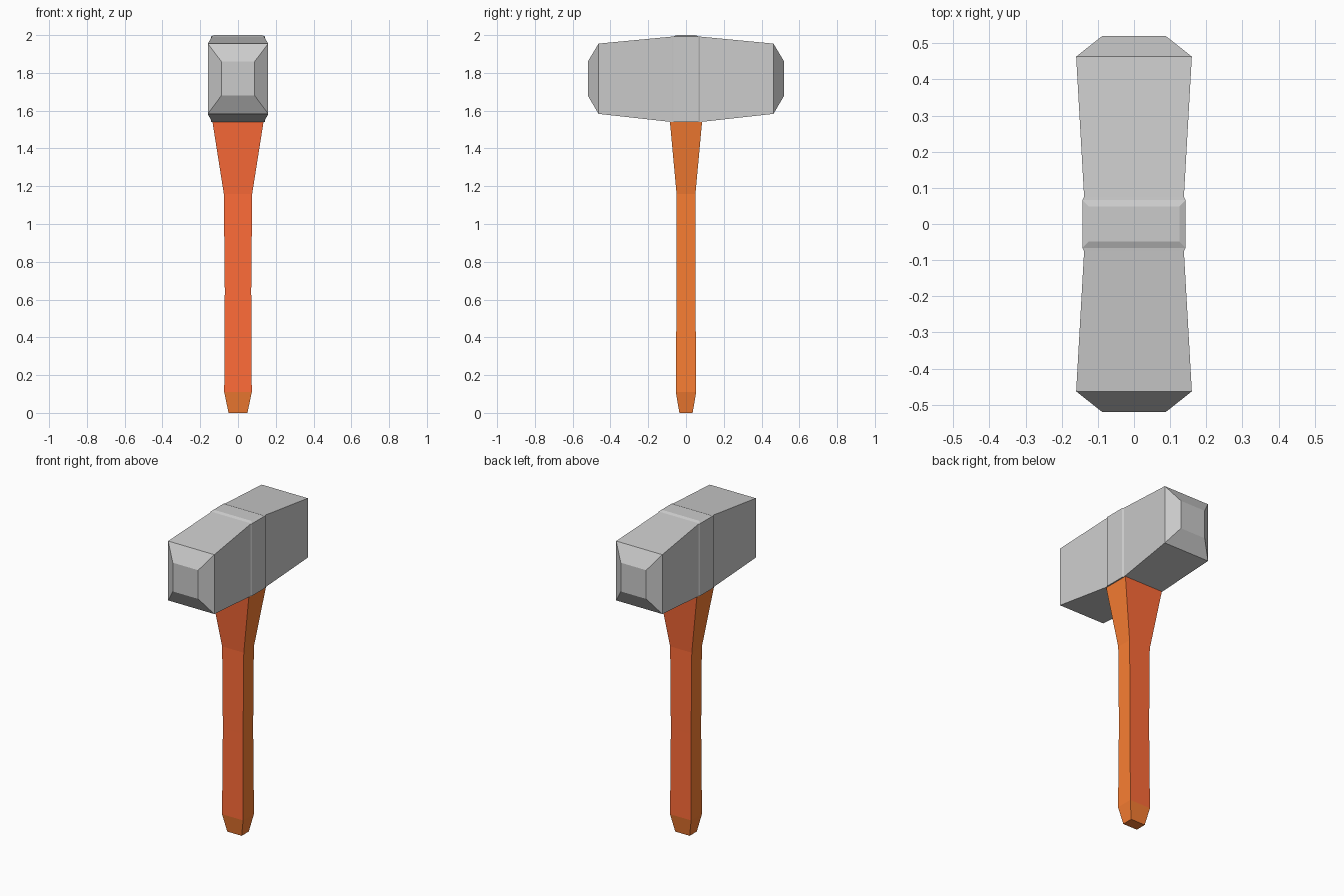
import bpy, bmesh

if "Cube" in bpy.data.objects:
    bpy.data.objects.remove(bpy.data.objects["Cube"])


def material(name, rgb):
    m = bpy.data.materials.new(name)
    m.diffuse_color = (*rgb, 1)
    m.use_nodes = True
    m.node_tree.nodes["Principled BSDF"].inputs["Base Color"].default_value = m.diffuse_color
    return m


def loft(name, rings):
    """Bridge four-cornered rings and cap both ends."""
    bm = bmesh.new()
    loops = [[bm.verts.new(p) for p in ring] for ring in rings]
    for a, b in zip(loops, loops[1:]):
        for i in range(4):
            j = (i + 1) % 4
            bm.faces.new((a[i], a[j], b[j], b[i]))
    bm.faces.new(loops[0])
    bm.faces.new(loops[-1])
    bmesh.ops.recalc_face_normals(bm, faces=bm.faces)
    mesh = bpy.data.meshes.new(name)
    obj = bpy.data.objects.new(name, mesh)
    bpy.context.collection.objects.link(obj)
    return obj, bm


# Hammer head: rectangular sections (y, half width, bottom, top), mirrored in y
half = [(0.52, 0.088, 1.68, 1.86), (0.463, 0.16, 1.583, 1.955),
        (0.075, 0.138, 1.54, 1.992), (0.066, 0.143, 1.54, 1.993)]
sections = [(-y, w, b, t) for y, w, b, t in half] + half[::-1]
head, bm = loft("hammer_head", [
    [(-w, y, b), (w, y, b), (w, y, t), (-w, y, t)] for y, w, b, t in sections])

# Shallow raised panel over the eye of the head
bm.normal_update()
eye = max((f for f in bm.faces if f.normal.z > 0.9),
          key=lambda f: f.calc_center_median().z)
bmesh.ops.inset_region(bm, faces=[eye], thickness=0.024)
for v in eye.verts:
    v.co.z = 2.0
bm.to_mesh(head.data)
bm.free()

# Handle: sections (z, half width x, half depth y)
profile = [(0, 0.05, 0.035), (0.11, 0.073, 0.054), (0.65, 0.07, 0.05),
           (1.16, 0.075, 0.05), (1.54, 0.135, 0.085)]
handle, bm = loft("handle", [
    [(-x, -y, z), (x, -y, z), (x, y, z), (-x, y, z)] for z, x, y in profile])

# Red broad faces, orange narrow faces and butt end
handle.data.materials.append(material("orange_wood", (0.95, 0.21, 0.033)))
handle.data.materials.append(material("red_wood", (1.0, 0.15, 0.04)))
bm.normal_update()
for f in bm.faces:
    broad = abs(f.normal.y) > 0.8
    f.material_index = int(broad and f.calc_center_median().z > 0.1)
bm.to_mesh(handle.data)
bm.free()
